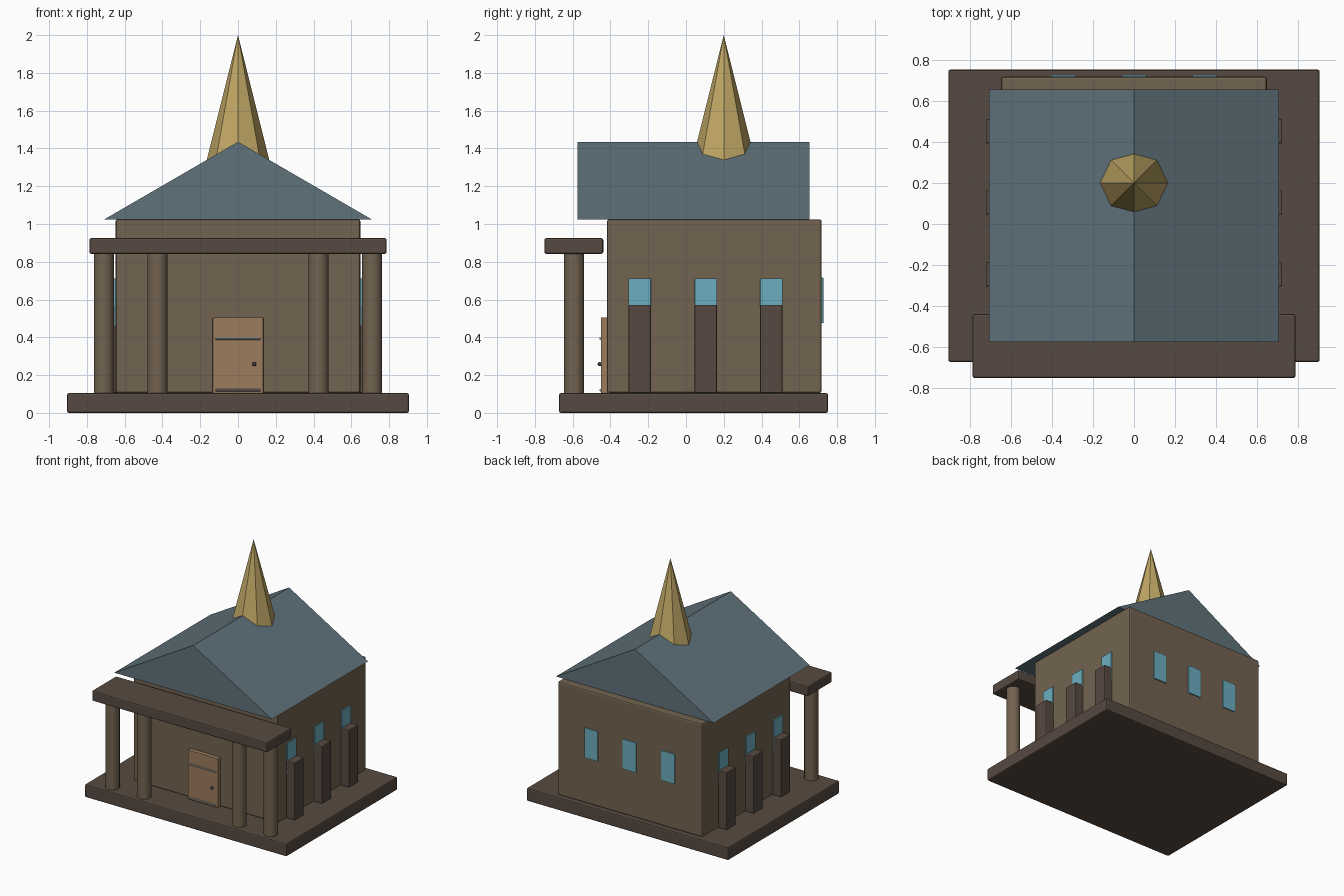
import bpy
from math import pi

if "Cube" in bpy.data.objects:
    bpy.data.objects.remove(bpy.data.objects["Cube"])


def material(name, rgb):
    m = bpy.data.materials.new(name)
    m.diffuse_color = (*rgb, 1)
    m.use_nodes = True
    m.node_tree.nodes["Principled BSDF"].inputs["Base Color"].default_value = m.diffuse_color
    return m


STONE = material("stone", (0.17, 0.125, 0.08))
DARK = material("dark_stone", (0.095, 0.068, 0.052))
SLATE = material("slate", (0.115, 0.17, 0.195))
GOLD = material("gold", (0.52, 0.38, 0.13))
WOOD = material("wood", (0.33, 0.2, 0.11))
GLASS = material("glass", (0.15, 0.42, 0.52))
IRON = material("iron", (0.05, 0.045, 0.04))
STEEL = material("steel", (0.3, 0.3, 0.3))


def finish(ob, name, mat, bevel=0.0):
    ob.name = name
    ob.data.materials.append(mat)
    if bevel:
        b = ob.modifiers.new("bevel", 'BEVEL')
        b.width = bevel
        b.segments = 2
    return ob


def box(name, x, y, z, mat, bevel=0.006):
    """Box from (min, max) ranges on each axis."""
    bpy.ops.mesh.primitive_cube_add(size=1, location=[sum(r) / 2 for r in (x, y, z)])
    ob = bpy.context.object
    ob.scale = [r[1] - r[0] for r in (x, y, z)]
    bpy.ops.object.transform_apply(location=False, rotation=False, scale=True)
    return finish(ob, name, mat, bevel)


def rod(name, loc, r, length, mat, rot=(0, 0, 0), sides=16):
    bpy.ops.mesh.primitive_cylinder_add(vertices=sides, radius=r, depth=length,
                                        location=loc, rotation=rot)
    bpy.ops.object.shade_smooth_by_angle()
    return finish(bpy.context.object, name, mat)


# plinth, hall and portico slab
box("plinth", (-0.905, 0.905), (-0.672, 0.752), (0, 0.105), DARK, 0.01)
box("hall", (-0.648, 0.648), (-0.418, 0.718), (0.105, 1.025), STONE, 0.012)
box("portico_slab", (-0.787, 0.787), (-0.75, -0.438), (0.842, 0.925), DARK, 0.01)

# portico columns
for x in (-0.71, -0.426, 0.426, 0.71):
    rod("column", (x, -0.593, 0.473), 0.053, 0.745, STONE, sides=20)

# gable roof: triangular prism
ya, yb = -0.575, 0.655
profile = [(-0.707, 1.025), (0.707, 1.025), (0, 1.435)]
mesh = bpy.data.meshes.new("roof")
mesh.from_pydata([(x, y, z) for y in (ya, yb) for x, z in profile], [],
                 [(0, 1, 2), (5, 4, 3), (0, 3, 4, 1), (1, 4, 5, 2), (2, 5, 3, 0)])
roof = bpy.data.objects.new("roof", mesh)
bpy.context.collection.objects.link(roof)
finish(roof, "roof", SLATE)

# eight-sided spire through the ridge
bpy.ops.mesh.primitive_cone_add(vertices=8, radius1=0.175, radius2=0, depth=0.7,
                                location=(0, 0.2, 1.65))
finish(bpy.context.object, "spire", GOLD)

# side windows with buttresses below
for y in (-0.245, 0.105, 0.452):
    for s in (-1, 1):
        span = (y - 0.059, y + 0.059)
        box("side_window", sorted((s * 0.635, s * 0.658)), span, (0.46, 0.712), GLASS, 0.003)
        box("buttress", sorted((s * 0.63, s * 0.722)), span, (0.105, 0.572), DARK)

# rear windows
for x in (-0.345, 0, 0.345):
    box("rear_window", (x - 0.06, x + 0.06), (0.705, 0.727), (0.475, 0.717), GLASS, 0.003)

# door with iron bands and knob
box("door", (-0.134, 0.134), (-0.45, -0.412), (0.105, 0.505), WOOD, 0.003)
for z in (0.12, 0.393):
    rod("door_band", (0, -0.452, z), 0.007, 0.236, STEEL, (0, pi / 2, 0), 8)
bpy.ops.mesh.primitive_uv_sphere_add(segments=12, ring_count=8, radius=0.011,
                                     location=(0.086, -0.457, 0.258))
bpy.ops.object.shade_smooth_by_angle()
finish(bpy.context.object, "door_knob", IRON)
